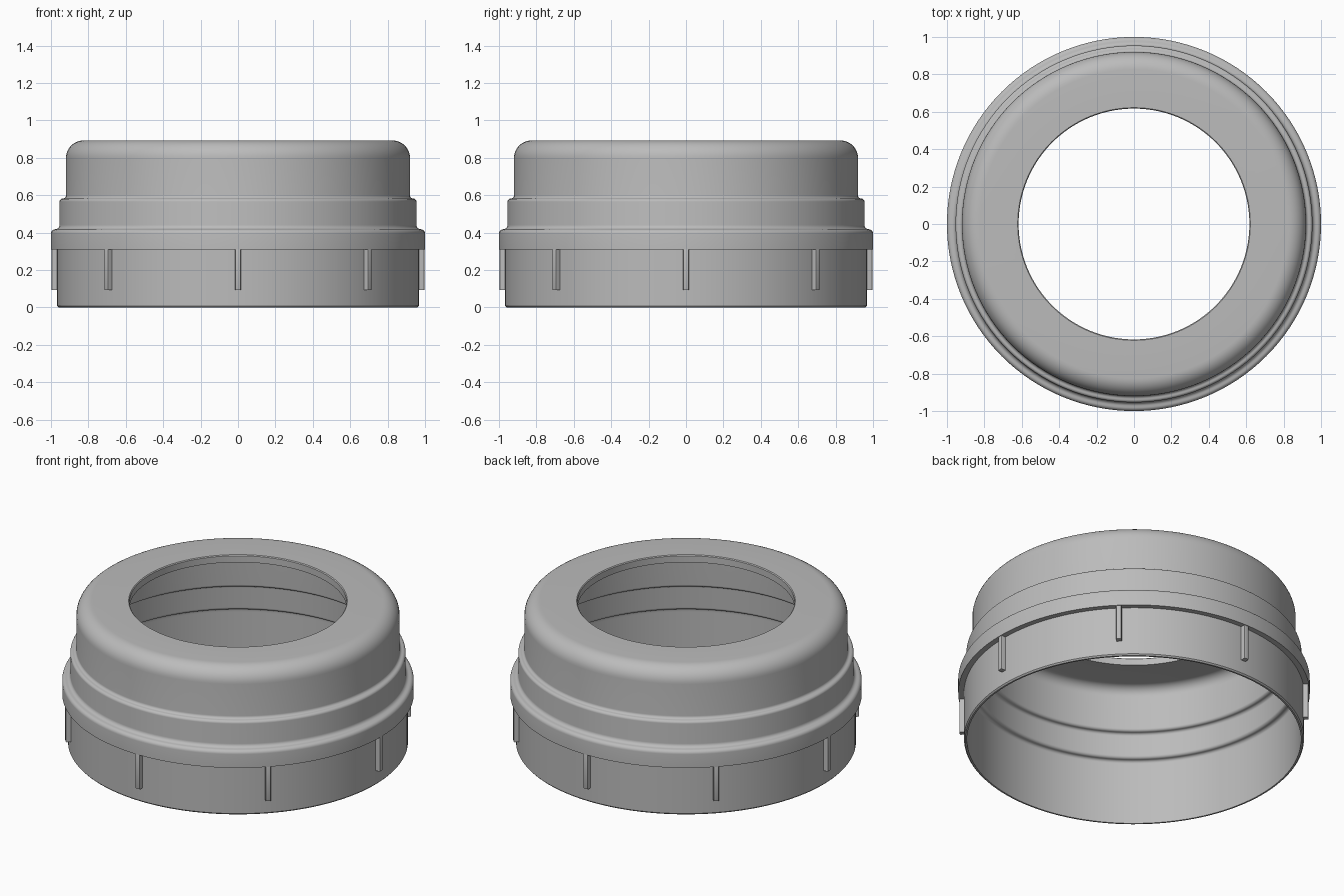
import bpy
import bmesh
from math import cos, sin, pi, radians
from mathutils import Matrix, Vector

SEGMENTS = 128
RIBS = 8

cube = bpy.data.objects.get("Cube")
if cube:
    bpy.data.objects.remove(cube, do_unlink=True)

# Single plain grey plastic
GREY = (0.5, 0.5, 0.5, 1)
grey = bpy.data.materials.new("grey plastic")
grey.use_nodes = True
grey.diffuse_color = GREY
grey.node_tree.nodes["Principled BSDF"].inputs["Base Color"].default_value = GREY


def finish(name, bm, angle=32):
    bmesh.ops.recalc_face_normals(bm, faces=bm.faces)
    mesh = bpy.data.meshes.new(name)
    bm.to_mesh(mesh)
    bm.free()
    mesh.materials.append(grey)
    obj = bpy.data.objects.new(name, mesh)
    bpy.context.collection.objects.link(obj)
    bpy.ops.object.select_all(action="DESELECT")
    obj.select_set(True)
    bpy.context.view_layer.objects.active = obj
    bpy.ops.object.shade_smooth_by_angle(angle=radians(angle))
    return obj


def arc(r, z, radius, start, end, steps=6):
    """Profile points on an arc centred at (r, z), angles in degrees."""
    angles = [radians(start + (end - start) * i / steps) for i in range(steps + 1)]
    return [(r + radius * cos(a), z + radius * sin(a)) for a in angles]


def shoulder(r, z, step):
    """Rounded step inwards: convex quarter turn, then concave one."""
    h = step / 2
    return arc(r - h, z, h, 0, 80) + arc(r - h, z + step, h, 260, 180)


# Closed wall section: outside going up, then inside going down
outside = [(0.96, 0), (0.967, 0.008), (0.967, 0.31), (1.0, 0.31)]
outside += shoulder(1.0, 0.395, 0.046)
outside += shoulder(0.954, 0.565, 0.034)
outside += arc(0.825, 0.798, 0.095, 0, 90, 10)
outside += [(0.622, 0.893), (0.617, 0.888)]

inside = [(0.95, 0), (0.95, 0.38)]
inside += shoulder(0.95, 0.39, 0.036)
inside += shoulder(0.914, 0.55, 0.034)
inside += arc(0.82, 0.787, 0.06, 0, 90, 8)
inside += [(0.617, 0.847)]
profile = outside + inside[::-1]

# Ring-shaped cap body, turned around the vertical axis
bm = bmesh.new()
rings = []
for s in range(SEGMENTS):
    a = 2 * pi * s / SEGMENTS
    rings.append([bm.verts.new((r * cos(a), r * sin(a), z)) for r, z in profile])
for s in range(SEGMENTS):
    here, there = rings[s], rings[(s + 1) % SEGMENTS]
    for i in range(len(profile)):
        j = (i + 1) % len(profile)
        bm.faces.new((here[i], there[i], there[j], here[j]))
finish("cap_body", bm)

# Small grip ribs hanging below the lower flange
bm = bmesh.new()
for k in range(RIBS):
    place = (Matrix.Rotation(2 * pi * k / RIBS, 4, "Z")
             @ Matrix.Translation(Vector((0.977, 0, 0.202)))
             @ Matrix.Diagonal((0.04, 0.03, 0.22, 1)))
    bmesh.ops.create_cube(bm, size=1, matrix=place)
outer_edges = [e for e in bm.edges
               if all(v.co.xy.length > 0.98 for v in e.verts)]
bmesh.ops.bevel(bm, geom=outer_edges, offset=0.005, segments=2,
                profile=0.5, affect="EDGES")
finish("grip_ribs", bm)
